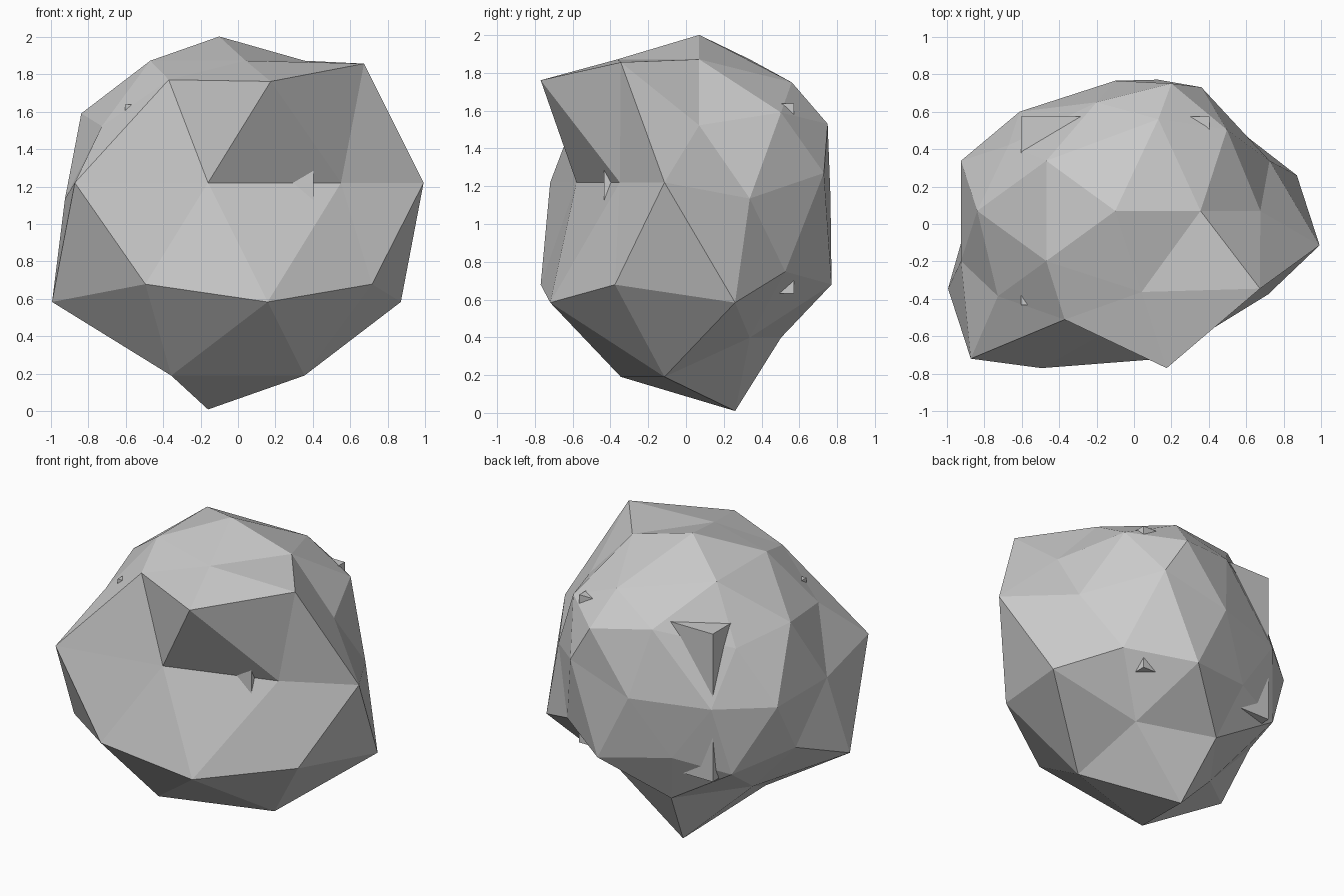
import bpy, bmesh, math
from mathutils import Vector

if "Cube" in bpy.data.objects:
    bpy.data.objects.remove(bpy.data.objects["Cube"])

CORE = Vector((-0.10, 0.07, 1.135))     # centre of the small, tight side
BULGE = Vector((-0.16, 0.26, 1.22))     # centre of the swollen front and underside
R_CORE, R_BULGE = 0.866, 1.21

# heights of the vertex rings on a unit icosphere
RING = {"upper": 0.4472, "upper_mid": 0.5257, "crown": 0.8507, "equator": 0.0,
        "lower": -0.4472, "lower_mid": -0.5257, "keel": -0.8507, "base": -1.0}


def direction(ring, angle):
    z = RING[ring]
    r = math.sqrt(max(0.0, 1 - z * z))
    a = math.radians(angle)
    return Vector((r * math.cos(a), r * math.sin(a), z))


def new_object(name, bm):
    mesh = bpy.data.meshes.new(name)
    bm.normal_update()
    bm.to_mesh(mesh)
    bm.free()
    obj = bpy.data.objects.new(name, mesh)
    bpy.context.collection.objects.link(obj)
    return obj


# vertices that swell outward
swollen = [("base", 0), ("keel", 252), ("keel", 324), ("lower", 252), ("lower", 324),
           ("lower_mid", 0), ("lower_mid", 216), ("lower_mid", 288),
           ("equator", 234), ("equator", 342), ("upper", 288), ("upper_mid", 324)]

# front notch and flattened, dented back
dents = {
    ("upper_mid", 252): (-0.37, -0.51, 1.77),
    ("equator", 270): (-0.16, -0.58, 1.22),
    ("equator", 306): (0.55, -0.35, 1.22),
    ("crown", 72): (0.13, 0.56, 1.75),
    ("upper", 72): (0.20, 0.75, 1.53),
    ("upper_mid", 108): (-0.20, 0.65, 1.59),
    ("upper", 144): (-0.67, 0.42, 1.50),
    ("equator", 54): (0.36, 0.73, 1.27),
    ("equator", 90): (-0.10, 0.765, 1.14),
    ("equator", 126): (-0.61, 0.60, 1.135),
    ("lower", 108): (-0.34, 0.64, 0.75),
}

# faceted boulder
bm = bmesh.new()
bmesh.ops.create_icosphere(bm, subdivisions=2, radius=1)
unit = {v: v.co.normalized() for v in bm.verts}


def pick(key):
    d = direction(*key)
    return max(unit, key=lambda v: unit[v].dot(d))


for v, d in unit.items():
    v.co = CORE + d * R_CORE
for key in swollen:
    v = pick(key)
    v.co = BULGE + unit[v] * R_BULGE
for key, co in dents.items():
    pick(key).co = co
new_object("boulder", bm)

# cube core whose corners poke through the boulder
bm = bmesh.new()
bmesh.ops.create_cube(bm, size=1.006)
bmesh.ops.translate(bm, verts=bm.verts, vec=CORE)
new_object("inner_block", bm)
